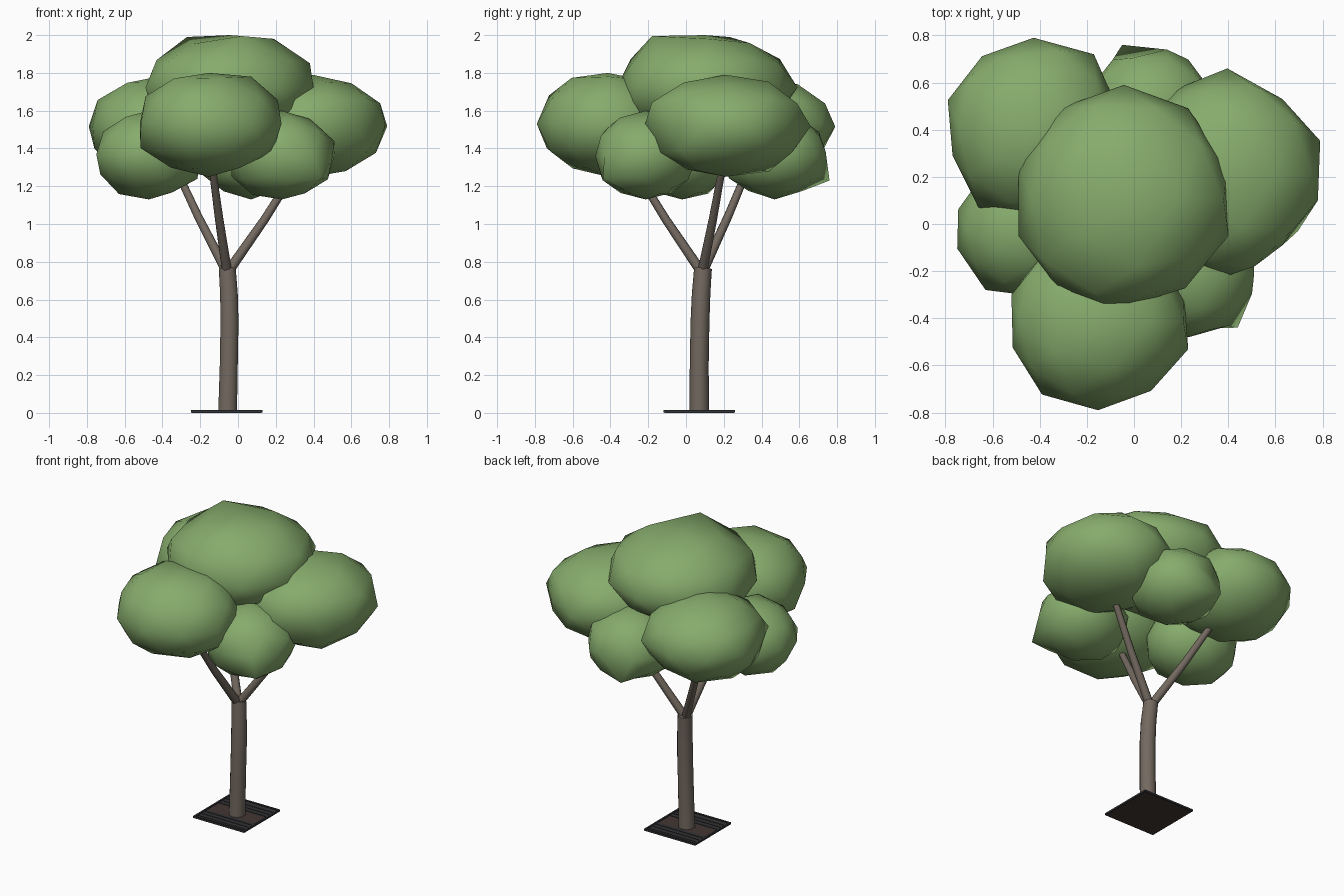
import bpy, bmesh, math, random
from mathutils import Vector

cube = bpy.data.objects.get("Cube")
if cube:
    bpy.data.objects.remove(cube, do_unlink=True)


def material(name, rgb):
    mat = bpy.data.materials.new(name)
    mat.use_nodes = True
    mat.diffuse_color = (*rgb, 1)
    node = next(n for n in mat.node_tree.nodes if n.type == 'BSDF_PRINCIPLED')
    node.inputs["Base Color"].default_value = (*rgb, 1)
    node.inputs["Roughness"].default_value = 0.9
    return mat


leaf_green = material("leaf_green", (0.24, 0.41, 0.15))
bark_brown = material("bark_brown", (0.17, 0.14, 0.115))
soil_brown = material("soil_brown", (0.055, 0.038, 0.033))
iron_grey = material("iron_grey", (0.03, 0.032, 0.036))


def add_mesh(name, bm, mat):
    mesh = bpy.data.meshes.new(name)
    bm.to_mesh(mesh)
    bm.free()
    mesh.materials.append(mat)
    obj = bpy.data.objects.new(name, mesh)
    bpy.context.collection.objects.link(obj)
    return obj


def select_only(obj):
    bpy.ops.object.select_all(action='DESELECT')
    obj.select_set(True)
    bpy.context.view_layer.objects.active = obj


def leaf_clump(name, seed, xs, ys, zs, bumps):
    """Uneven low-poly ball fitted to the x, y and z ranges, then pulled to a few bumps."""
    rng = random.Random(seed)
    bm = bmesh.new()
    bmesh.ops.create_icosphere(bm, subdivisions=2, radius=1)
    for v in bm.verts:
        v.co *= rng.uniform(0.96, 1.03)
    for axis, (low, high) in enumerate((xs, ys, zs)):
        values = [v.co[axis] for v in bm.verts]
        start, span = min(values), max(values) - min(values)
        for v in bm.verts:
            v.co[axis] = low + (v.co[axis] - start) / span * (high - low)
    for bump in map(Vector, bumps):
        nearest = min(bm.verts, key=lambda v: (v.co - bump).length)
        nearest.co = bump
    for f in bm.faces:
        f.smooth = True
    return add_mesh(name, bm, leaf_green)


def tapered_tube(name, points, radii):
    """Round limb swept along a path."""
    curve = bpy.data.curves.new(name, 'CURVE')
    curve.dimensions = '3D'
    curve.bevel_depth = 1
    curve.bevel_resolution = 3
    curve.use_fill_caps = True
    spline = curve.splines.new('POLY')
    spline.points.add(len(points) - 1)
    for p, co, r in zip(spline.points, points, radii):
        p.co = (*co, 1)
        p.radius = r
    curve.materials.append(bark_brown)
    obj = bpy.data.objects.new(name, curve)
    bpy.context.collection.objects.link(obj)
    select_only(obj)
    bpy.ops.object.convert(target='MESH')
    bpy.ops.object.shade_smooth_by_angle(angle=math.radians(50))


def box(name, center, size, mat):
    bm = bmesh.new()
    bmesh.ops.create_cube(bm, size=1)
    bmesh.ops.scale(bm, vec=size, verts=bm.verts)
    bmesh.ops.translate(bm, vec=center, verts=bm.verts)
    return add_mesh(name, bm, mat)


# Canopy: one crown, three large clumps and three small ones below
leaf_clump("crown_clump", 3, (-0.49, 0.40), (-0.37, 0.59), (1.45, 2.0),
           [(-0.27, 0.23, 1.99), (0.02, -0.18, 1.995), (0.19, 0.12, 1.98),
            (-0.1, -0.37, 1.72)])
leaf_clump("front_clump", 5, (-0.52, 0.23), (-0.79, -0.03), (1.25, 1.80),
           [(0.07, -0.41, 1.78), (-0.34, -0.54, 1.77)])
leaf_clump("left_clump", 8, (0.01, 0.79), (-0.22, 0.66), (1.25, 1.79),
           [(0.63, -0.09, 1.53), (0.63, 0.53, 1.53), (0.78, 0.1, 1.52)])
leaf_clump("back_clump", 11, (-0.79, -0.07), (0.03, 0.79), (1.25, 1.78),
           [(-0.17, 0.72, 1.53), (-0.66, 0.07, 1.51)])
leaf_clump("small_front_clump", 14, (-0.04, 0.51), (-0.48, 0.06), (1.13, 1.60),
           [(0.44, -0.44, 1.24), (0.51, -0.21, 1.44)])
leaf_clump("small_right_clump", 17, (-0.75, -0.19), (-0.30, 0.26), (1.13, 1.60),
           [(-0.63, -0.28, 1.36)])
leaf_clump("small_back_clump", 20, (-0.2, 0.34), (0.19, 0.76), (1.13, 1.60),
           [(-0.05, 0.76, 1.23), (0.14, 0.74, 1.38)])

# Trunk with a slight bend
tapered_tube("trunk",
             [(-0.055, 0.07, 0.004), (-0.049, 0.07, 0.25), (-0.045, 0.074, 0.48),
              (-0.048, 0.08, 0.63), (-0.057, 0.09, 0.765)],
             [0.052, 0.05, 0.05, 0.049, 0.047])

# Three branches fanning from the trunk top into the large clumps
fork = Vector((-0.057, 0.085, 0.74))
tips = {"left_branch": (0.34, 0.2, 1.34),
        "front_branch": (-0.142, -0.3, 1.34),
        "back_branch": (-0.365, 0.36, 1.37)}
for name, tip in tips.items():
    tip = Vector(tip)
    start = fork.lerp(tip, 0.03)
    middle = fork.lerp(tip, 0.5) + Vector((0, 0, -0.015))
    tapered_tube(name, [start, middle, tip], [0.027, 0.023, 0.019])

# Ground grate: soil slab, square frame and slats either side of the trunk
gx, gy, side = -0.06, 0.07, 0.38
box("soil_slab", (gx, gy, 0.004), (side - 0.01, side - 0.01, 0.008), soil_brown)
for s, x_name, y_name in ((-1, "right", "front"), (1, "left", "back")):
    edge = s * (side / 2 - 0.006)
    box(f"frame_{x_name}", (gx + edge, gy, 0.008), (0.012, side, 0.012), iron_grey)
    box(f"frame_{y_name}", (gx, gy + edge, 0.008), (side, 0.012, 0.012), iron_grey)
    for i in range(3):
        box(f"slat_{y_name}_{i + 1}", (gx, gy + s * (0.075 + 0.036 * i), 0.008),
            (side - 0.03, 0.022, 0.007), iron_grey)
